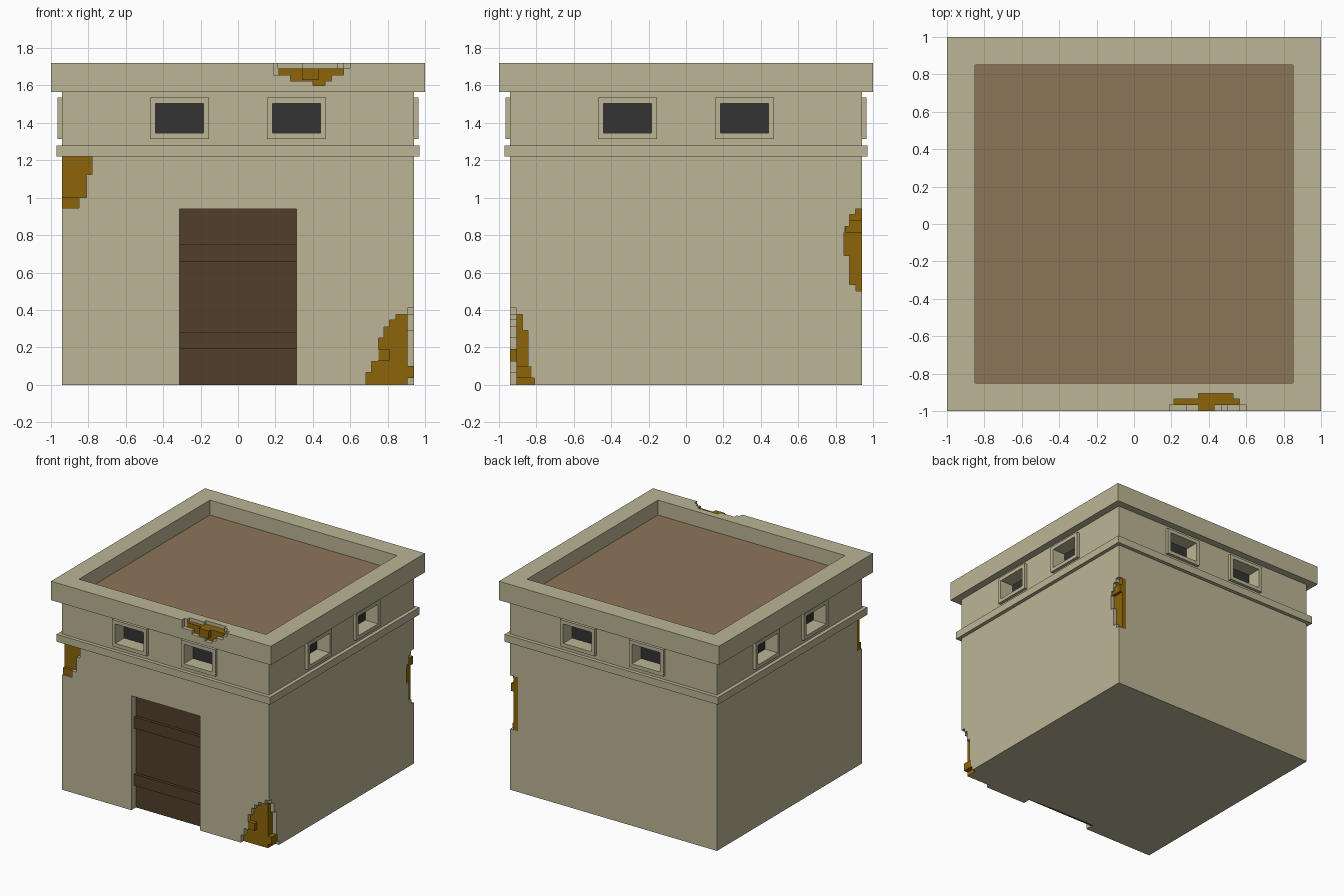
import bpy, bmesh
from math import pi
from mathutils import Matrix, Vector

if "Cube" in bpy.data.objects:
    bpy.data.objects.remove(bpy.data.objects["Cube"], do_unlink=True)


def material(name, hex_code):
    rgb = [int(hex_code[i:i + 2], 16) / 255 for i in (0, 2, 4)]
    lin = [c / 12.92 if c < 0.04045 else ((c + 0.055) / 1.055) ** 2.4 for c in rgb]
    m = bpy.data.materials.new(name)
    m.use_nodes = True
    m.diffuse_color = (*lin, 1)
    bsdf = next(n for n in m.node_tree.nodes if n.type == 'BSDF_PRINCIPLED')
    bsdf.inputs["Base Color"].default_value = (*lin, 1)
    return m


PLASTER = material("plaster", "bbb595")
BRICK = material("exposed_brick", "8b650a")
WOOD = material("dark_wood", "523f2b")
ROOF = material("roof_clay", "8c7558")
DARK = material("window_dark", "333333")


def finish(name, bm, mat):
    bmesh.ops.recalc_face_normals(bm, faces=bm.faces)
    me = bpy.data.meshes.new(name)
    bm.to_mesh(me)
    bm.free()
    me.materials.append(mat)
    ob = bpy.data.objects.new(name, me)
    bpy.context.collection.objects.link(ob)
    return ob


def box(name, x, y, z, mat, turn=0):
    """Box between (min, max) pairs, turned about z in quarter steps."""
    bm = bmesh.new()
    bmesh.ops.create_cube(bm, size=1)
    for v in bm.verts:
        v.co = Vector([(a + b) / 2 + c * (b - a) for (a, b), c in zip((x, y, z), v.co)])
    bm.transform(Matrix.Rotation(turn * pi / 2, 4, 'Z'))
    return finish(name, bm, mat)


def stepped(name, rows, axis, near, far):
    """Prism with a stair-stepped outline; rows are (v0, v1, u0, u1)."""
    outline = []
    for v0, v1, u0, u1 in rows:
        outline += [(u1, v0), (u1, v1)]
    for v0, v1, u0, u1 in reversed(rows):
        outline += [(u0, v1), (u0, v0)]
    clean = [p for i, p in enumerate(outline) if p != outline[i - 1]]
    bm = bmesh.new()
    verts = []
    for u, v in clean:
        co = [u, v]
        co.insert("xyz".index(axis), near)
        verts.append(bm.verts.new(co))
    face = bm.faces.new(verts)
    out = bmesh.ops.extrude_face_region(bm, geom=[face])
    shift = Vector([far - near if a == axis else 0 for a in "xyz"])
    bmesh.ops.translate(bm, vec=shift, verts=[g for g in out["geom"] if isinstance(g, bmesh.types.BMVert)])
    return finish(name, bm, PLASTER)


def cut(cutter, *targets):
    cutter.hide_render = True
    for ob in targets:
        mod = ob.modifiers.new("cut", 'BOOLEAN')
        mod.operation, mod.solver, mod.object = 'DIFFERENCE', 'EXACT', cutter
        bpy.context.view_layer.objects.active = ob
        bpy.ops.object.modifier_apply(modifier=mod.name)
    bpy.data.objects.remove(cutter, do_unlink=True)


W = 0.94        # half width of the walls
CORE = 0.905    # half width of the brick behind the plaster
FACE = 0.907    # visible brick face

# Main masses
walls = box("walls", (-W, W), (-W, W), (0, 1.59), PLASTER)
box("ledge", (-.97, .97), (-.97, .97), (1.22, 1.28), PLASTER)
parapet = box("parapet", (-1, 1), (-1, 1), (1.565, 1.72), PLASTER)
cut(box("well", (-.85, .85), (-.85, .85), (1.5, 1.8), PLASTER), parapet)
box("roof", (-.85, .85), (-.85, .85), (1.585, 1.597), ROOF)

# Windows: two on each side, framed and deeply recessed
for turn in range(4):
    for x in (-.3125, .3125):
        frame = box("window_frame", (x - .157, x + .157), (-.965, -W), (1.315, 1.535), PLASTER, turn)
        hole = (x - .128, x + .128)
        cut(box("hole", hole, (-1.1, -.845), (1.345, 1.505), PLASTER, turn), walls, frame)
        box("window_pane", hole, (-.849, -.841), (1.345, 1.505), DARK, turn)

# Door with two cross boards
cut(box("doorway", (-.312, .312), (-1.1, -.875), (-.1, .94), PLASTER), walls)
box("door", (-.312, .312), (-.88, -.86), (0, .94), WOOD)
for z in (.19, .66):
    box("door_board", (-.312, .312), (-.905, -.875), (z, z + .093), WOOD)

# Broken plaster, lower front corner
cut(stepped("chip", [(-.1, .065, .685, 1), (.065, .125, .715, 1), (.125, .25, .75, 1),
                     (.25, .31, .78, 1), (.31, .345, .81, 1), (.345, .375, .845, 1),
                     (.375, .41, CORE, 1)], 'y', -1.1, -CORE), walls)
cut(stepped("chip", [(-.1, .035, -1, -.81), (.035, .1, -1, -.825), (.1, .29, -1, -.845),
                     (.29, .375, -1, -.875), (.375, .41, -1, -CORE)], 'x', CORE, 1.1), walls)
box("corner_brick_core", (.65, FACE), (-FACE, -.78), (.001, .376), BRICK)
box("loose_brick", (.73, .81), (-W, -.9), (.13, .19), BRICK)
box("corner_brick", (.85, W), (-FACE, -.825), (.035, .1), BRICK)

# Broken plaster, front edge below the ledge
cut(stepped("chip", [(.945, 1, -1, -.85), (1, 1.125, -1, -.81), (1.125, 1.22, -1, -.78)],
            'y', -1.1, -CORE), walls)
box("upper_brick_core", (-.941, -.75), (-FACE, -.875), (.945, 1.22), BRICK)
box("upper_brick", (-.941, -.85), (-.93, -.9), (.945, 1), BRICK)

# Broken plaster, rear edge
cut(stepped("chip", [(.5, .535, .91, 1), (.535, .69, .875, 1), (.69, .815, .845, 1),
                     (.815, .845, .85, 1), (.845, .91, .875, 1), (.91, .94, .905, 1)],
            'x', CORE, 1.1), walls)
box("rear_brick_core", (.87, FACE), (.82, .941), (.5, .94), BRICK)
box("rear_brick", (.9, .93), (.852, .941), (.815, .88), BRICK)

# Broken plaster on the parapet, front face and top
cut(stepped("chip", [(1.6, 1.625, .4, .465), (1.625, 1.655, .28, .5),
                     (1.655, 1.69, .19, .565), (1.69, 1.8, .19, .6)], 'y', -1.2, -.965), parapet)
cut(stepped("chip", [(-1.1, -.935, .215, .565), (-.935, -.905, .345, .53)], 'z', 1.69, 1.8), parapet)
box("parapet_brick_core", (.215, .565), (-.967, -.88), (1.58, 1.692), BRICK)
box("parapet_brick", (.345, .43), (-.999, -.96), (1.63, 1.692), BRICK)
